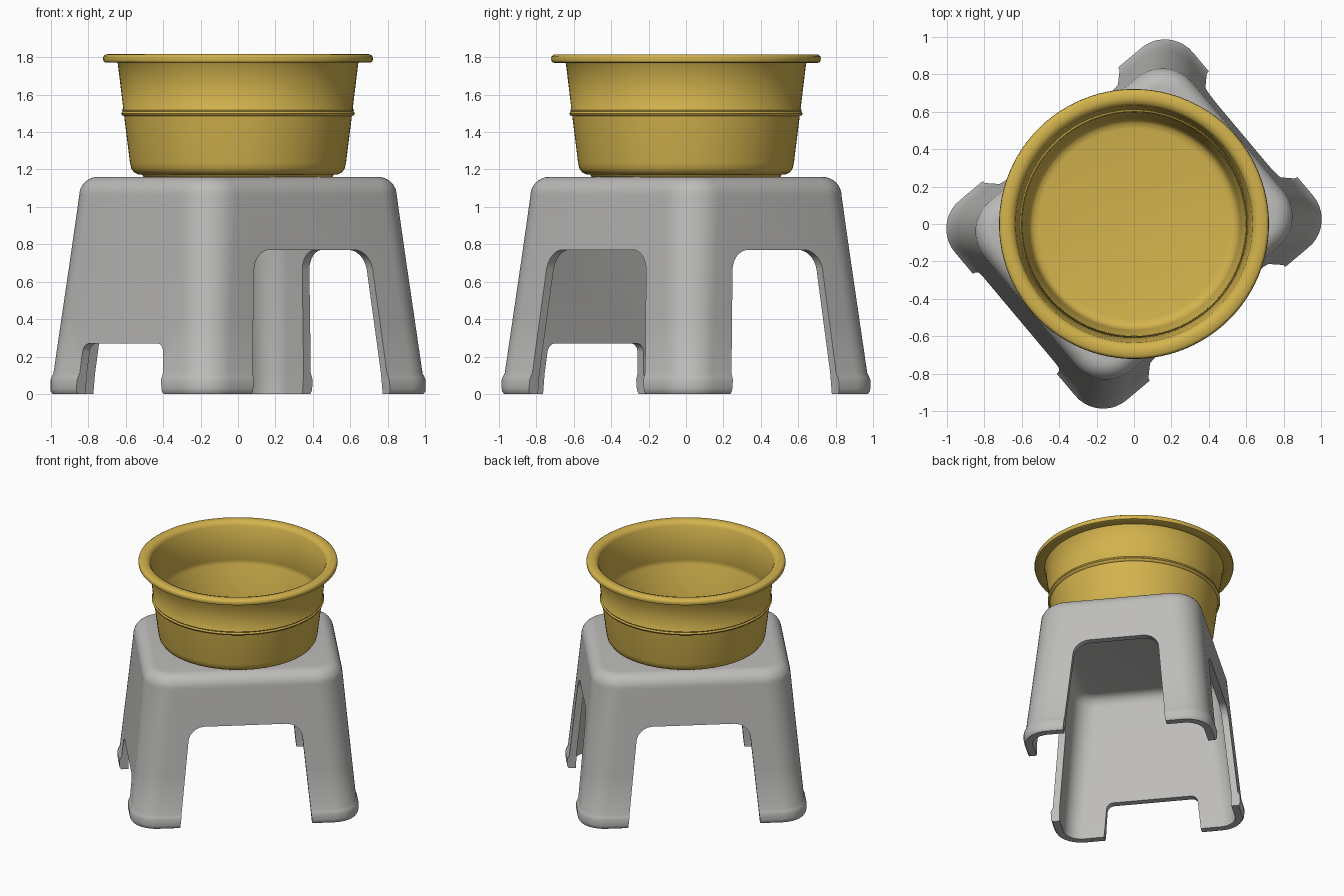
import bpy, bmesh, math

if "Cube" in bpy.data.objects:
    bpy.data.objects.remove(bpy.data.objects["Cube"])

ANGLE = math.radians(40)   # the stool stands turned about z


def material(name, rgb):
    m = bpy.data.materials.new(name)
    m.diffuse_color = (*rgb, 1)
    m.use_nodes = True
    m.node_tree.nodes["Principled BSDF"].inputs["Base Color"].default_value = m.diffuse_color
    return m


grey = material("grey plastic", (0.51, 0.505, 0.49))
yellow = material("yellow plastic", (0.66, 0.455, 0.075))


def make(name, bm, mat=None):
    bmesh.ops.recalc_face_normals(bm, faces=bm.faces)
    me = bpy.data.meshes.new(name)
    bm.to_mesh(me)
    bm.free()
    ob = bpy.data.objects.new(name, me)
    bpy.context.collection.objects.link(ob)
    if mat:
        me.materials.append(mat)
    return ob


def smooth(ob, angle):
    bpy.ops.object.select_all(action='DESELECT')
    ob.select_set(True)
    bpy.context.view_layer.objects.active = ob
    bpy.ops.object.shade_smooth_by_angle(angle=math.radians(angle))


def loft(rings):
    """Skin a list of point rings and cap both ends."""
    bm = bmesh.new()
    loops = [[bm.verts.new(p) for p in ring] for ring in rings]
    n = len(loops[0])
    for a, b in zip(loops, loops[1:]):
        for i in range(n):
            j = (i + 1) % n
            bm.faces.new((a[i], a[j], b[j], b[i]))
    bm.faces.new(loops[0])
    bm.faces.new(loops[-1])
    return bm


# Stool shell: tapered rounded rectangles, outside and inside
def ring(z, inset, steps=10):
    t = min(max((z - 0.1) / 0.95, 0), 1)
    u, v = 0.83 - 0.09 * t - inset, 0.695 - 0.09 * t - inset
    r = 0.195 + 0.03 * t - inset
    pts = []
    for k, (sx, sy) in enumerate(((1, 1), (-1, 1), (-1, -1), (1, -1))):
        for i in range(steps + 1):
            a = math.pi / 2 * (k + i / steps)
            pts.append((sx * (u - r) + r * math.cos(a), sy * (v - r) + r * math.sin(a), z))
    return pts


outer = [(0, 0.012), (0.015, 0.002), (0.03, 0), (0.075, 0), (0.09, 0.006), (0.11, 0.015), (0.4, 0.015), (0.75, 0.015)]
for i in range(9):
    a = math.pi / 2 * i / 8
    outer.append((1.06 + 0.1 * math.sin(a), 0.015 + 0.1 * (1 - math.cos(a))))
inner = [(0, 0.065), (0.11, 0.065), (0.75, 0.065)]
for i in range(6):
    a = math.pi / 2 * i / 5
    inner.append((1.03 + 0.08 * math.sin(a), 0.065 + 0.08 * (1 - math.cos(a))))
stool = make("stool", loft([ring(*p) for p in inner[::-1] + outer]), grey)


# Openings between the legs
def opening(name, along_u, bottom, top, height, radius, start, end):
    right = [(bottom, -0.1)]
    slope = math.radians(8)
    for i in range(9):
        a = slope + (math.pi / 2 - slope) * i / 8
        right.append((top - radius + radius * math.cos(a), height - radius + radius * math.sin(a)))
    outline = right + [(-x, z) for x, z in right[::-1]]
    rings = [[(d, x, z) if along_u else (x, d, z) for x, z in outline] for d in (start, end)]
    cutter = make(name, loft(rings))
    cutter.hide_render = True
    return cutter


cutters = [
    opening("long_side_cutter", False, 0.49, 0.415, 0.77, 0.12, -1.2, 1.2),
    opening("end_cutter", True, 0.385, 0.315, 0.77, 0.12, 0.3, 1.3),
    opening("panel_cutter", True, 0.365, 0.335, 0.27, 0.05, -1.3, -0.3),
]
bpy.context.view_layer.objects.active = stool
for c in cutters:
    mod = stool.modifiers.new("opening", 'BOOLEAN')
    mod.operation = 'DIFFERENCE'
    mod.solver = 'EXACT'
    mod.object = c
    bpy.ops.object.modifier_apply(modifier=mod.name)
for c in cutters:
    bpy.data.objects.remove(c)
stool.rotation_euler.z = ANGLE
smooth(stool, 35)

# Basin: one revolved profile, outside from the base up, over the rim, down inside
profile = [
    (0.49, 1.157), (0.505, 1.16), (0.512, 1.172), (0.535, 1.174), (0.556, 1.185), (0.57, 1.205),
    (0.577, 1.235), (0.608, 1.485), (0.62, 1.49), (0.624, 1.5), (0.616, 1.51), (0.619, 1.518), (0.613, 1.526),
    (0.642, 1.765), (0.648, 1.772), (0.705, 1.77), (0.717, 1.775), (0.721, 1.79), (0.718, 1.806),
    (0.705, 1.815), (0.67, 1.816), (0.645, 1.808), (0.632, 1.785),
    (0.60, 1.525), (0.606, 1.51), (0.596, 1.49), (0.567, 1.25), (0.558, 1.215), (0.54, 1.196), (0.51, 1.19),
]
N = 96
circle = [(math.cos(2 * math.pi * i / N), math.sin(2 * math.pi * i / N)) for i in range(N)]
basin = make("basin", loft([[(r * c, r * s, z) for c, s in circle] for r, z in profile]), yellow)
smooth(basin, 50)
